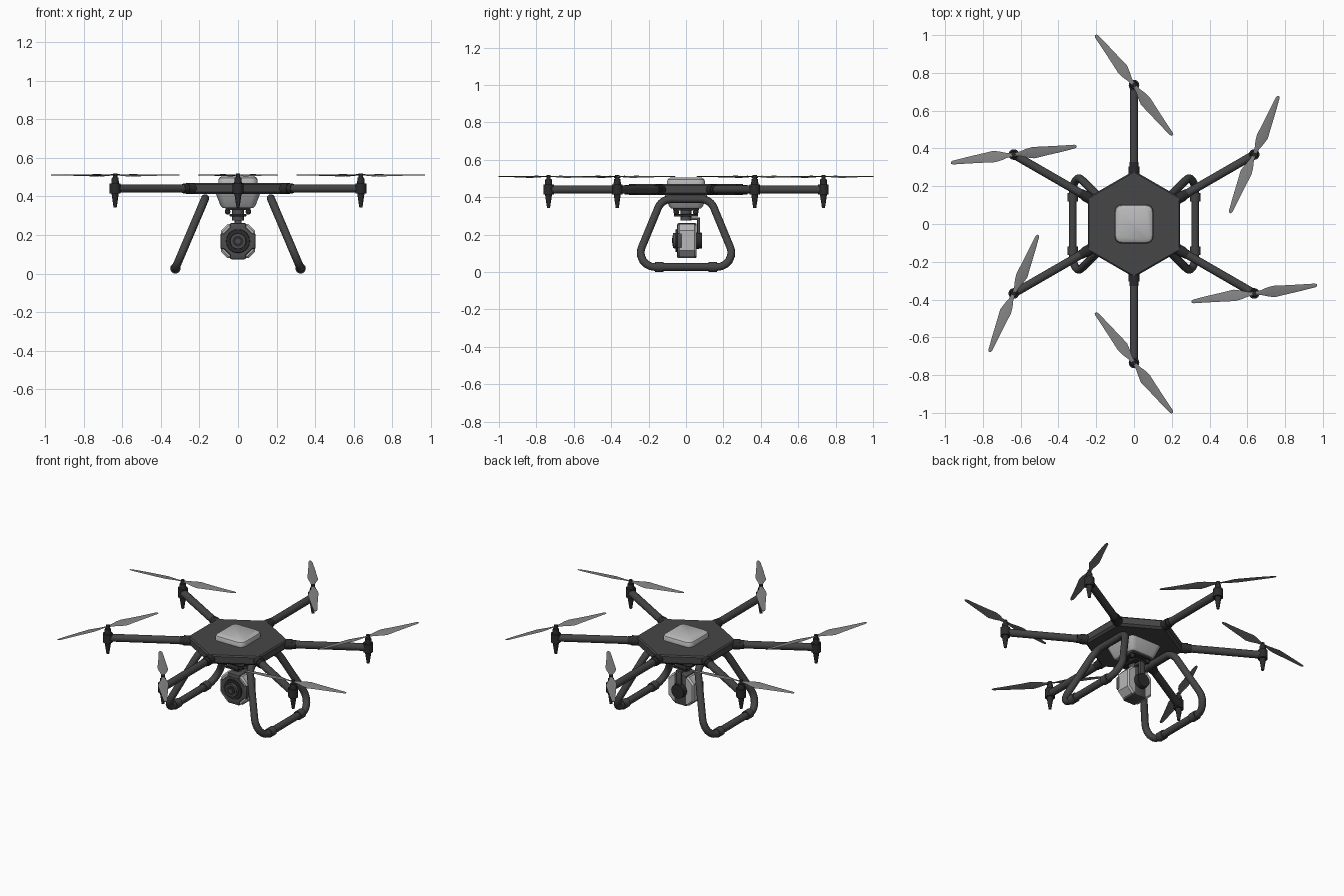
import bpy, bmesh, math
from mathutils import Vector, Matrix

if "Cube" in bpy.data.objects:
    bpy.data.objects.remove(bpy.data.objects["Cube"])


def material(name, v):
    m = bpy.data.materials.new(name)
    m.diffuse_color = (v, v, v, 1)
    m.use_nodes = True
    m.node_tree.nodes["Principled BSDF"].inputs["Base Color"].default_value = m.diffuse_color
    return m


BODY = material("charcoal shell", 0.062)
TUBE = material("dark grey tube", 0.058)
BLACK = material("black motor", 0.024)
LIGHT = material("light grey plastic", 0.48)
BLADE = material("mid grey blade", 0.22)
CAM = material("camera dark grey", 0.075)


def add(name, bm, mat):
    bmesh.ops.recalc_face_normals(bm, faces=bm.faces)
    me = bpy.data.meshes.new(name)
    bm.to_mesh(me)
    bm.free()
    me.materials.append(mat)
    ob = bpy.data.objects.new(name, me)
    bpy.context.collection.objects.link(ob)
    return ob


def rod(name, p0, p1, r0, mat, r1=None, segs=20):
    p0, p1 = Vector(p0), Vector(p1)
    d = p1 - p0
    bm = bmesh.new()
    bmesh.ops.create_cone(bm, cap_ends=True, segments=segs, radius1=r0,
                          radius2=r0 if r1 is None else r1, depth=d.length)
    rot = Vector((0, 0, 1)).rotation_difference(d).to_matrix().to_4x4()
    bm.transform(Matrix.Translation((p0 + p1) / 2) @ rot)
    return add(name, bm, mat)


def box(name, lo, hi, mat, bevel=0.0, segs=2):
    lo, hi = Vector(lo), Vector(hi)
    bm = bmesh.new()
    bmesh.ops.create_cube(bm, size=1)
    bm.transform(Matrix.Translation((lo + hi) / 2) @ Matrix.Diagonal((*(hi - lo), 1)))
    if bevel:
        bmesh.ops.bevel(bm, geom=bm.edges[:], offset=bevel, segments=segs,
                        profile=0.5, affect='EDGES')
    return add(name, bm, mat)


def loft(name, rings, mat):
    """Skin a list of equal-length point rings and cap both ends."""
    bm = bmesh.new()
    vs = [[bm.verts.new(p) for p in r] for r in rings]
    n = len(vs[0])
    for a, b in zip(vs, vs[1:]):
        for i in range(n):
            bm.faces.new((a[i], a[(i + 1) % n], b[(i + 1) % n], b[i]))
    bm.faces.new(vs[0])
    bm.faces.new(vs[-1])
    return add(name, bm, mat)


def round_square(half, corner, z, steps=4):
    pts = []
    for q in range(4):
        c = Vector((half - corner, half - corner)) @ Matrix.Rotation(-q * math.pi / 2, 2)
        for s in range(steps + 1):
            a = (q + s / steps) * math.pi / 2
            pts.append((c.x + corner * math.cos(a), c.y + corner * math.sin(a), z))
    return pts


def hexagon(r, z):
    return [(r * math.cos(math.radians(30 + 60 * i)),
             r * math.sin(math.radians(30 + 60 * i)), z) for i in range(6)]


# central hexagonal shell
loft("body_shell", [hexagon(0.268, 0.412), hexagon(0.282, 0.424),
                    hexagon(0.282, 0.462), hexagon(0.274, 0.47)], BODY)

# light cover on top and tapered belly below
# (rotation order of the corners is checked by using explicit square signs)


def square_ring(half, corner, z, steps=4):
    pts = []
    for q, (sx, sy) in enumerate([(1, 1), (-1, 1), (-1, -1), (1, -1)]):
        for s in range(steps + 1):
            a = (q + s / steps) * math.pi / 2
            pts.append((sx * (half - corner) + corner * math.cos(a),
                        sy * (half - corner) + corner * math.sin(a), z))
    return pts


loft("top_cover", [square_ring(0.102, 0.035, 0.46), square_ring(0.102, 0.035, 0.484),
                   square_ring(0.097, 0.032, 0.496), square_ring(0.082, 0.025, 0.506)], LIGHT)
loft("belly_housing", [square_ring(0.08, 0.025, 0.34), square_ring(0.09, 0.03, 0.35),
                       square_ring(0.117, 0.035, 0.42)], LIGHT)

# propeller blade stations: radius, leading offset, trailing offset, tilt in degrees
STATIONS = [(0.008, 0.010, -0.010, 6), (0.035, 0.012, -0.013, 12), (0.07, 0.022, -0.025, 12),
            (0.105, 0.027, -0.034, 11), (0.16, 0.022, -0.028, 9), (0.25, 0.015, -0.019, 6),
            (0.325, 0.010, -0.010, 4), (0.335, 0.005, -0.005, 4)]


def blade_rings():
    rings = []
    for r, a, b, tilt in STATIONS:
        t = math.tan(math.radians(tilt))
        rings.append([(r, a, 0.51 + a * t), (r, (a + b) / 2, 0.513 + (a + b) / 2 * t),
                      (r, b, 0.51 + b * t), (r, (a + b) / 2, 0.508 + (a + b) / 2 * t)])
    return rings


# six arms with collar, motor and two-blade propeller
for i in range(6):
    deg = 30 + 60 * i
    u = Vector((math.cos(math.radians(deg)), math.sin(math.radians(deg)), 0))
    at = lambda r, z: u * r + Vector((0, 0, z))
    n = f"_{i + 1}"
    rod("arm" + n, at(0.25, 0.441), at(0.735, 0.441), 0.022, TUBE)
    rod("arm_collar" + n, at(0.265, 0.441), at(0.305, 0.441), 0.029, BLACK)
    rod("arm_clamp" + n, at(0.305, 0.441), at(0.328, 0.441), 0.025, BLACK)
    rod("motor_base" + n, at(0.735, 0.415), at(0.735, 0.468), 0.028, BLACK)
    rod("motor_bell" + n, at(0.735, 0.468), at(0.735, 0.497), 0.02, BLACK, 0.017)
    rod("motor_shaft" + n, at(0.735, 0.495), at(0.735, 0.518), 0.011, BLACK)
    rod("motor_tail" + n, at(0.735, 0.342), at(0.735, 0.416), 0.008, BLACK, 0.019)
    for k in range(2):
        ob = loft(f"propeller_blade{n}_{k + 1}", blade_rings(), BLADE)
        ob.data.transform(Matrix.Translation(u * 0.735) @
                          Matrix.Rotation(math.radians(deg + 37.5 + 180 * k), 4, 'Z'))


# landing gear: rounded trapezoid tube loops, splayed outwards
def fillet(prev, p, nxt, r, steps=8):
    p, a, b = Vector(p), Vector(prev), Vector(nxt)
    da, db = (a - p).normalized(), (b - p).normalized()
    half = da.angle(db) / 2
    c = p + (da + db).normalized() * r / math.sin(half)
    t = r / math.tan(half)
    v0, v1 = p + da * t - c, p + db * t - c
    out = []
    for s in range(steps + 1):
        out.append(c + v0.lerp(v1, s / steps).normalized() * r)
    return out


def gear_x(z):
    return 0.17 + (0.39 - z) * 0.425


corners = [(-0.13, 0.39), (0.13, 0.39), (0.28, 0.027), (-0.28, 0.027)]
loop = []
for j, c in enumerate(corners):
    loop += fillet(corners[j - 1], c, corners[(j + 1) % 4], 0.076)
for side, label in ((-1, "left"), (1, "right")):
    cu = bpy.data.curves.new(label + "_landing_leg", 'CURVE')
    cu.dimensions = '3D'
    cu.bevel_depth = 0.021
    cu.bevel_resolution = 4
    sp = cu.splines.new('POLY')
    sp.points.add(len(loop) - 1)
    for pt, (y, z) in zip(sp.points, loop):
        pt.co = (side * gear_x(z), y, z, 1)
    sp.use_cyclic_u = True
    cu.materials.append(TUBE)
    ob = bpy.data.objects.new(label + "_landing_leg", cu)
    bpy.context.collection.objects.link(ob)
    bpy.ops.object.select_all(action='DESELECT')
    ob.select_set(True)
    bpy.context.view_layer.objects.active = ob
    bpy.ops.object.convert(target='MESH')
    x = side * gear_x(0.027)
    for e in (-1, 1):
        rod(f"{label}_skid_collar_{e + 2}", (x, e * 0.12, 0.027), (x, e * 0.165, 0.027), 0.027, TUBE)

# gimbal mount: damper plates, balls, neck and rear arm
box("gimbal_upper_plate", (-0.065, -0.07, 0.329), (0.065, 0.07, 0.342), BLACK, 0.003)
for sx in (-1, 1):
    for sy in (-1, 1):
        bm = bmesh.new()
        bmesh.ops.create_uvsphere(bm, u_segments=14, v_segments=8, radius=0.015)
        bm.transform(Matrix.Translation((sx * 0.054, sy * 0.052, 0.321)))
        add(f"damper_{sx + 2}_{sy + 2}", bm, BLACK)
box("gimbal_lower_plate", (-0.045, -0.065, 0.297), (0.045, 0.065, 0.31), BLACK, 0.003)
rod("gimbal_yaw_motor", (0, 0, 0.275), (0, 0, 0.335), 0.03, CAM)
box("gimbal_arm_top", (-0.018, 0, 0.278), (0.018, 0.076, 0.293), CAM, 0.004)
box("gimbal_arm_back", (-0.018, 0.06, 0.17), (0.018, 0.076, 0.293), CAM, 0.004)
rod("gimbal_roll_motor", (0, 0.05, 0.168), (0, 0.085, 0.168), 0.045, BLACK, 0.042, 24)

# camera: light chamfered body with a dark cross-shaped casing and lens
CZ = 0.168


def octagon(h, c, y):
    pts = [(h, c), (c, h), (-c, h), (-h, c), (-h, -c), (-c, -h), (c, -h), (h, -c)]
    return [(x, y, CZ + z) for x, z in pts]


loft("camera_body", [octagon(0.08, 0.048, -0.042), octagon(0.088, 0.054, -0.034),
                     octagon(0.088, 0.054, 0.046), octagon(0.08, 0.048, 0.055)], LIGHT)
box("camera_casing_upright", (-0.042, -0.047, CZ - 0.094), (0.042, 0.057, CZ + 0.094), CAM, 0.008)
box("camera_front_band", (-0.091, -0.047, CZ - 0.04), (0.091, -0.02, CZ + 0.04), CAM, 0.006)
loft("camera_front_plate", [octagon(0.074, 0.036, -0.049), octagon(0.076, 0.038, -0.04)], CAM)
rod("lens_base", (0, -0.055, CZ), (0, -0.04, CZ), 0.06, BLACK, 0.064, 28)
rod("lens_barrel", (0, -0.07, CZ), (0, -0.05, CZ), 0.04, CAM, 0.042, 28)
rod("lens_ring", (0, -0.072, CZ), (0, -0.06, CZ), 0.028, BLACK, segs=24)
rod("lens_glass", (0, -0.074, CZ), (0, -0.06, CZ), 0.013, CAM, segs=20)

# smooth the round parts, keep hard edges
bpy.ops.object.select_all(action='SELECT')
bpy.context.view_layer.objects.active = bpy.data.objects["body_shell"]
bpy.ops.object.shade_smooth_by_angle(angle=math.radians(32))
